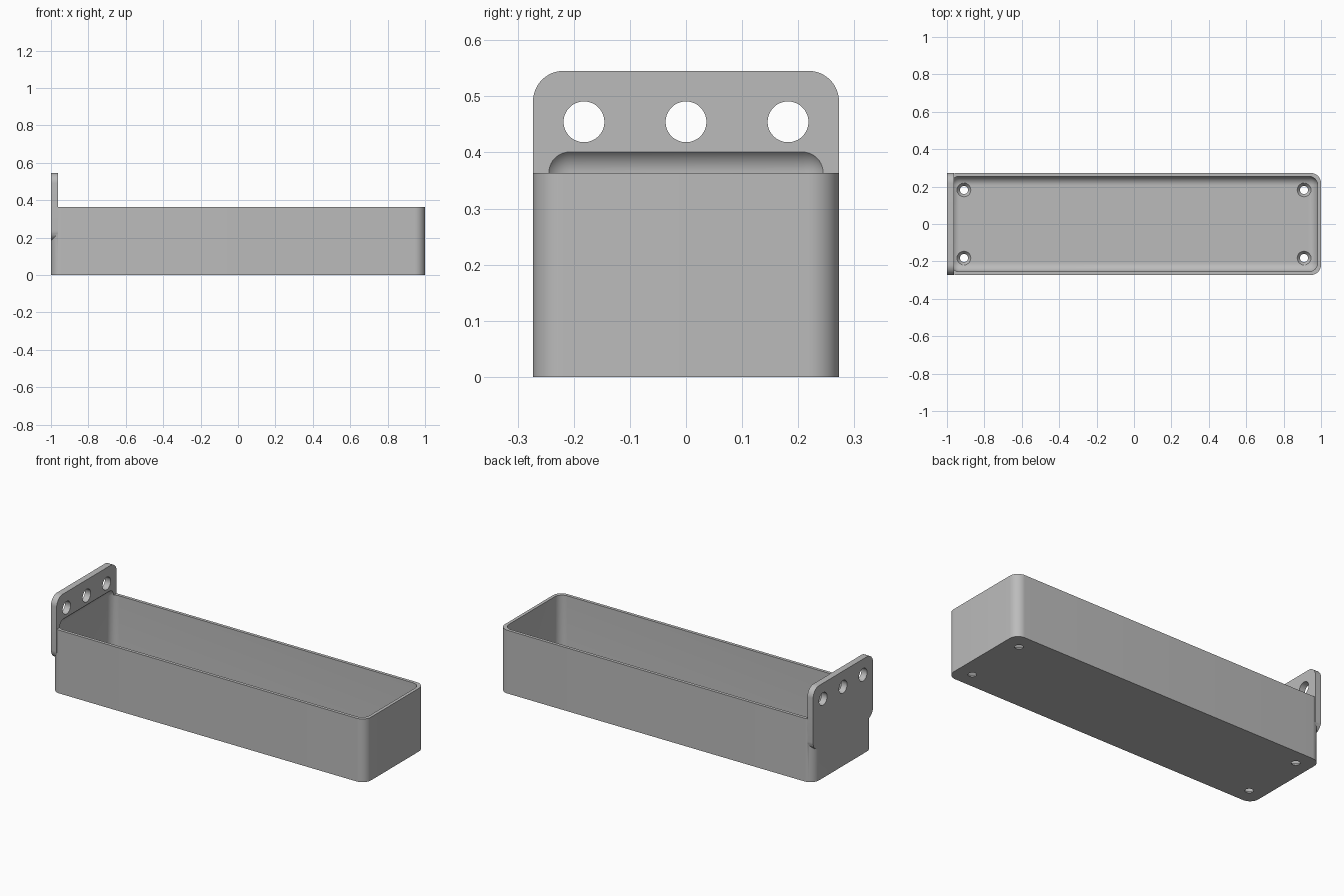
import bpy, bmesh, math
from mathutils import Matrix, Vector

if "Cube" in bpy.data.objects:
    bpy.data.objects.remove(bpy.data.objects["Cube"], do_unlink=True)

MM = 2 / 110                      # one design unit
LENGTH, WIDTH, HEIGHT = 110 * MM, 30 * MM, 20 * MM
WALL, PLATE = 1 * MM, 2 * MM
CORNER, INNER = 3 * MM, 2.6 * MM

grey = bpy.data.materials.new("light grey")
grey.use_nodes = True
COLOUR = (0.5, 0.5, 0.5, 1)
grey.diffuse_color = COLOUR
grey.node_tree.nodes["Principled BSDF"].inputs["Base Color"].default_value = COLOUR


def finish(bm, name, helper=False):
    bmesh.ops.recalc_face_normals(bm, faces=bm.faces)
    mesh = bpy.data.meshes.new(name)
    bm.to_mesh(mesh)
    bm.free()
    mesh.materials.append(grey)
    obj = bpy.data.objects.new(name, mesh)
    bpy.context.collection.objects.link(obj)
    obj.hide_render = helper
    return obj


def rounded_box(name, low, high, radius, axis=None, helper=False):
    """Box with rounded edges: only those along one axis, or all of them."""
    low, high = Vector(low), Vector(high)
    bm = bmesh.new()
    bmesh.ops.create_cube(bm, size=1)
    for v in bm.verts:
        v.co = (low + high) / 2 + v.co * (high - low)
    edges = [e for e in bm.edges if axis is None
             or abs((e.verts[0].co - e.verts[1].co)[axis]) > 1e-4]
    bmesh.ops.bevel(bm, geom=edges, offset=radius, segments=12,
                    profile=0.5, affect='EDGES')
    return finish(bm, name, helper)


def drill(name, centre, r1, r2, depth, turn=None):
    bm = bmesh.new()
    place = Matrix.Translation(centre) @ (turn or Matrix())
    bmesh.ops.create_cone(bm, cap_ends=True, segments=48, radius1=r1,
                          radius2=r2, depth=depth, matrix=place)
    return finish(bm, name, True)


def boolean(target, cutter, operation):
    mod = target.modifiers.new(cutter.name, 'BOOLEAN')
    mod.operation, mod.solver, mod.object = operation, 'EXACT', cutter
    bpy.context.view_layer.objects.active = target
    bpy.ops.object.modifier_apply(modifier=mod.name)
    bpy.data.objects.remove(cutter, do_unlink=True)


x, y = LENGTH / 2, WIDTH / 2

# Tray body with rounded upright corners
tray = rounded_box("tray", (-x, -y, 0), (x, y, HEIGHT), CORNER, axis=2)

# Mounting plate at one end
plate = rounded_box("mounting_plate", (-x, -y, 10 * MM),
                    (-x + PLATE, y, 30 * MM), CORNER, axis=0, helper=True)
boolean(tray, plate, 'UNION')

# Soft-edged cavity, also scooping a shallow recess into the plate
cavity = rounded_box("cavity", (-x + WALL, -y + WALL, WALL),
                     (x - WALL, y - WALL, HEIGHT + INNER), INNER, helper=True)
boolean(tray, cavity, 'DIFFERENCE')

# Three round holes through the plate
sideways = Matrix.Rotation(math.pi / 2, 4, 'Y')
for i in (-1, 0, 1):
    boolean(tray, drill("plate_hole", (-x + PLATE / 2, i * 10 * MM, 25 * MM),
                        2 * MM, 2 * MM, 6 * MM, sideways), 'DIFFERENCE')

# Countersunk holes through the floor near the corners
for sx in (-1, 1):
    for sy in (-1, 1):
        spot = (sx * 50 * MM, sy * 10 * MM, WALL / 2)
        boolean(tray, drill("floor_hole", spot, 0.8 * MM, 2.4 * MM, 2 * MM),
                'DIFFERENCE')

bpy.ops.object.select_all(action='DESELECT')
tray.select_set(True)
bpy.context.view_layer.objects.active = tray
bpy.ops.object.shade_smooth_by_angle(angle=math.radians(30))
